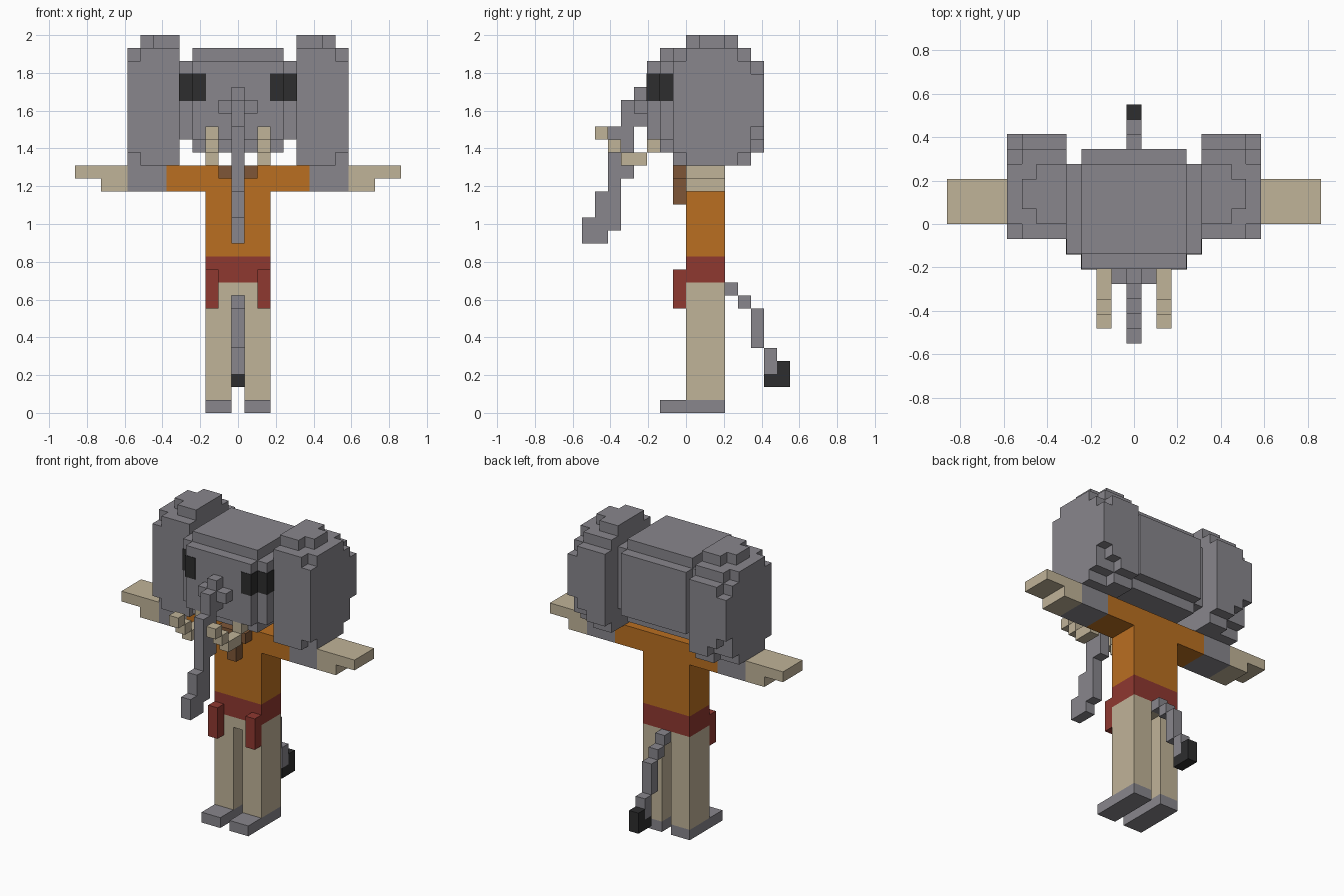
import bpy
import bmesh

cube = bpy.data.objects.get("Cube")
if cube:
    bpy.data.objects.remove(cube, do_unlink=True)

U = 2 / 29  # one block


def material(name, *rgb):
    linear = [((c / 255 + 0.055) / 1.055) ** 2.4 for c in rgb] + [1]
    mat = bpy.data.materials.new(name)
    mat.use_nodes = True
    mat.diffuse_color = linear
    mat.node_tree.nodes["Principled BSDF"].inputs["Base Color"].default_value = linear
    return mat


GREY = material("grey_skin", 136, 134, 140)
BEIGE = material("beige", 192, 179, 152)
ORANGE = material("orange_cloth", 186, 111, 33)
RED = material("red_cloth", 143, 56, 48)
BROWN = material("brown_cloth", 126, 86, 55)
DARK = material("near_black", 45, 45, 46)


def blocks(name, mat, *boxes, grow=0.0):
    """One object from boxes given in blocks as (x0, x1, y0, y1, z0, z1)."""
    bm = bmesh.new()
    for box in boxes:
        lo, hi = box[0::2], box[1::2]
        verts = bmesh.ops.create_cube(bm, size=1)["verts"]
        for v in verts:
            for i in range(3):
                v.co[i] = (hi[i] + grow if v.co[i] > 0 else lo[i] - grow) * U
    mesh = bpy.data.meshes.new(name)
    bm.to_mesh(mesh)
    bm.free()
    mesh.materials.append(mat)
    obj = bpy.data.objects.new(name, mesh)
    bpy.context.collection.objects.link(obj)
    return obj


def pair(name, mat, *boxes, grow=0.0):
    """The same part on both sides."""
    blocks("left_" + name, mat, *boxes, grow=grow)
    flipped = [(-b[1], -b[0], *b[2:]) for b in boxes]
    blocks("right_" + name, mat, *flipped, grow=grow)


# Legs and feet
pair("foot", GREY, (.5, 2.5, -2, 3, 0, 1))
pair("leg", BEIGE, (.5, 2.5, 0, 3, 1, 10))
blocks("crotch", BEIGE, (-.5, .5, 0, 3, 9, 10))

# Sash and hanging ends
blocks("sash", RED, (-2.5, 2.5, 0, 3, 10, 12))
pair("sash_end", RED, (1.5, 2.5, -1, 0, 8, 11))

# Shirt, tie and arms
blocks("shirt", ORANGE, (-2.5, 2.5, 0, 3, 12, 19))
pair("sleeve", ORANGE, (2.5, 5.5, 0, 3, 17, 19))
blocks("tie", BROWN, (-1.5, 1.5, -1, 0, 18, 19), (-.5, .5, -1, 0, 16, 18))
pair("forearm", GREY, (5.5, 8.5, 0, 3, 17, 19))
pair("hand", BEIGE, (8.5, 10.5, 0, 3, 17, 19), (10.5, 12.5, 0, 3, 18, 19))

# Head with stepped edges
blocks("head", GREY,
       (-3.5, 3.5, -2, 4, 20, 28),
       (-3.5, 3.5, -3, 5, 21, 27),
       (-4.5, 4.5, -2, 4, 21, 27))
pair("eye", DARK, (2.5, 3.5, -3, -2, 24, 26), (3.5, 4.5, -2, -1, 24, 26), grow=.04)

# Ears: full inner layer, rounded outer layer, stepped crown and back
pair("ear", GREY,
     (4.5, 7.5, -1, 4, 19, 28), (4.5, 7.5, 4, 5, 20, 28),
     (4.5, 6.5, 4, 5, 19, 20),
     (4.5, 6.5, 5, 6, 20, 27), (6.5, 7.5, 5, 6, 21, 27),
     (7.5, 8.5, 0, 4, 19, 28), (7.5, 8.5, -1, 5, 20, 27),
     (7.5, 8.5, 5, 6, 22, 26),
     (4.5, 6.5, 0, 4, 28, 29), (6.5, 7.5, 1, 3, 28, 29))

# Trunk, stepping forward as it falls
blocks("trunk", GREY,
       (-1.5, 1.5, -4, -3, 23, 24), (-.5, .5, -4, -3, 22, 25),
       (-.5, .5, -5, -4, 18, 24), (-.5, .5, -6, -5, 14, 22),
       (-.5, .5, -7, -6, 13, 17), (-.5, .5, -8, -7, 13, 15))

# Tusks curving down then up
pair("tusk", BEIGE,
     (1.5, 2.5, -3, -2, 20, 21), (1.5, 2.5, -5, -3, 19, 20),
     (1.5, 2.5, -6, -5, 20, 21), (1.5, 2.5, -7, -6, 21, 22))

# Tail with tuft
blocks("tail", GREY,
       (-.5, .5, 3, 4, 9, 10), (-.5, .5, 4, 5, 8, 9),
       (-.5, .5, 5, 6, 5, 8), (-.5, .5, 6, 7, 3, 5))
blocks("tail_tuft", DARK, (-.5, .5, 6, 7, 2, 3), (-.5, .5, 7, 8, 2, 4))
